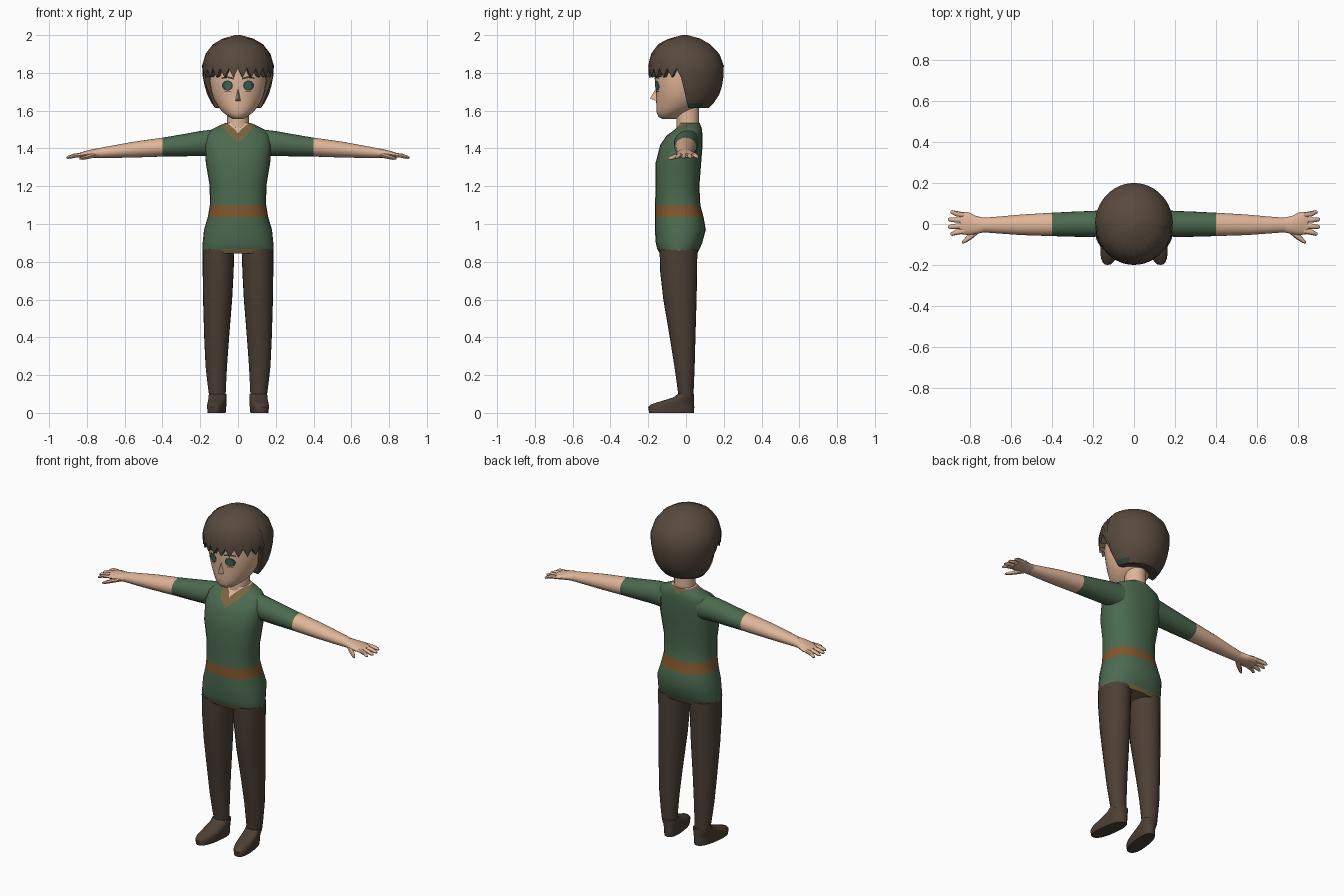
import bpy, bmesh, math

if "Cube" in bpy.data.objects:
    bpy.data.objects.remove(bpy.data.objects["Cube"])

def material(name, hexcol):
    lin = []
    for i in (0, 2, 4):
        c = int(hexcol[i:i + 2], 16) / 255
        lin.append(c / 12.92 if c <= 0.04045 else ((c + 0.055) / 1.055) ** 2.4)
    m = bpy.data.materials.new(name)
    m.diffuse_color = (*lin, 1)
    m.use_nodes = True
    m.node_tree.nodes["Principled BSDF"].inputs["Base Color"].default_value = m.diffuse_color
    return m

SKIN = material("skin", "E0B598")
GREEN = material("tunic green", "4C6A50")
TRIM = material("olive trim", "786640")
BELT = material("belt brown", "80582F")
HAIR = material("hair brown", "584A3E")
TROUSER = material("trouser brown", "4C3F35")
IRIS = material("eye green", "42695A")
DARK = material("dark green", "2E4439")
TAN = material("lash tan", "8F6243")

def finish(name, bm, mats, rule=None, recalc=True):
    if recalc:
        bmesh.ops.recalc_face_normals(bm, faces=bm.faces)
    for f in bm.faces:
        f.smooth = True
        if rule:
            f.material_index = rule(f.calc_center_median())
    me = bpy.data.meshes.new(name)
    bm.to_mesh(me)
    bm.free()
    ob = bpy.data.objects.new(name, me)
    bpy.context.collection.objects.link(ob)
    for m in mats:
        me.materials.append(m)
    return ob

def loft(secs, axis="z", n=24, p=2.0, side=1, shear=0.0):
    """Sections are (t, u, v, ru, rv): u,v = x,y for axis z and y,z for axis x."""
    bm = bmesh.new()
    rings = []
    for t, u, v, ru, rv in secs:
        ring = []
        for i in range(n):
            a = 2 * math.pi * i / n
            c, s = round(math.cos(a), 6), round(math.sin(a), 6)
            a1 = u + ru * math.copysign(abs(c) ** (2 / p), c)
            b1 = v + rv * math.copysign(abs(s) ** (2 / p), s)
            co = (a1, b1, t) if axis == "z" else (t, a1, b1)
            ring.append(bm.verts.new(((co[0] - shear * co[1]) * side, co[1], co[2])))
        rings.append(ring)
    for r0, r1 in zip(rings, rings[1:]):
        for i in range(n):
            j = (i + 1) % n
            bm.faces.new((r0[i], r0[j], r1[j], r1[i]))
    bm.faces.new(rings[0])
    bm.faces.new(rings[-1])
    return bm

def interp(table, z):
    if z <= table[0][0]:
        return table[0][1:]
    for a, b in zip(table, table[1:]):
        if z <= b[0]:
            k = (z - a[0]) / (b[0] - a[0])
            return [p + (q - p) * k for p, q in zip(a[1:], b[1:])]
    return table[-1][1:]

# Tunic torso with belt, hem and V collar
torso = loft([(.845, 0, -.04, .187, .10), (.868, 0, -.04, .189, .112), (.90, 0, -.037, .187, .123),
              (.97, 0, -.03, .180, .135), (1.037, 0, -.036, .160, .129), (1.10, 0, -.044, .149, .120),
              (1.20, 0, -.045, .150, .116), (1.32, 0, -.041, .170, .121), (1.42, 0, -.024, .178, .112),
              (1.47, 0, -.007, .170, .094), (1.50, 0, .013, .142, .072), (1.518, 0, .017, .105, .062),
              (1.535, 0, .015, .068, .058)], p=2.3)
for s in (1, -1):
    for off in (1.43, 1.465):
        faces = [f for f in torso.faces if f.calc_center_median().x * s > 1e-5
                 and f.calc_center_median().z > 1.3]
        geom = set(faces) | {e for f in faces for e in f.edges} | {v for f in faces for v in f.verts}
        bmesh.ops.bisect_plane(torso, geom=list(geom), plane_co=(0, -.13, off),
                               plane_no=(.6 * s, .35, -1))

def torso_rule(c):
    if c.z < .868:
        return 1
    if 1.037 < c.z < 1.10:
        return 2
    h = c.z - .6 * abs(c.x) - .35 * (c.y + .13)
    return 3 if h > 1.465 else 1 if h > 1.43 else 0

finish("tunic", torso, [GREEN, TRIM, BELT, SKIN], torso_rule)

# Neck
finish("neck", loft([(1.48, 0, .01, .062, .062), (1.54, 0, .01, .058, .06), (1.64, 0, .01, .058, .06)]), [SKIN])

# Head
HEAD = [(1.557, 0, -.09, .028, .038), (1.567, 0, -.09, .048, .056), (1.59, 0, -.075, .078, .08),
        (1.62, 0, -.045, .105, .112), (1.66, 0, -.033, .128, .125), (1.70, 0, -.03, .141, .128),
        (1.76, 0, -.028, .150, .137), (1.86, 0, -.02, .150, .135)]
finish("head", loft(HEAD, n=32), [SKIN])

# Nose
bm = bmesh.new()
b = [bm.verts.new(c) for c in ((0, -.155, 1.725), (-.019, -.145, 1.648), (.019, -.145, 1.648), (0, -.191, 1.664))]
for q in ((0, 1, 3), (0, 3, 2), (1, 2, 3), (0, 2, 1)):
    bm.faces.new([b[i] for i in q])
finish("nose", bm, [SKIN])

# Painted face details, laid just over the face surface
def face_patch(name, pts, lift, mat):
    bm = bmesh.new()
    def vert(x, z):
        _, cy, rx, ry = interp(HEAD, z)
        return bm.verts.new((x, cy - ry * math.sqrt(max(0, 1 - (x / rx) ** 2)) - lift, z))
    mid = vert(sum(p[0] for p in pts) / len(pts), sum(p[1] for p in pts) / len(pts))
    ring = [vert(*p) for p in pts]
    for i in range(len(ring)):
        f = bm.faces.new((mid, ring[i], ring[(i + 1) % len(ring)]))
        f.normal_update()
        if f.normal.y > 0:
            f.normal_flip()
    finish(name, bm, [mat], recalc=False)

def oval(x, z, rx, rz):
    return [(x + rx * math.cos(k * math.pi / 8), z + rz * math.sin(k * math.pi / 8)) for k in range(16)]

# Arm, hand, leg and shoe, mirrored by side
for s, tag in ((1, "left"), (-1, "right")):
    face_patch(tag + "_eye_rim", oval(s * .056, 1.733, .029, .027), .004, DARK)
    face_patch(tag + "_iris", oval(s * .054, 1.733, .019, .021), .006, IRIS)
    face_patch(tag + "_lower_lash", [(s * x, z) for x, z in
               ((.038, 1.699), (.07, 1.699), (.074, 1.705), (.038, 1.704))], .004, TAN)
    face_patch(tag + "_eyebrow", [(s * x, z) for x, z in
               ((.022, 1.765), (.055, 1.772), (.088, 1.768), (.086, 1.776), (.055, 1.782), (.022, 1.775))], .004, DARK)

    arm = loft([(.12, .01, 1.43, .06, .072), (.20, 0, 1.426, .064, .066), (.30, -.001, 1.416, .061, .058),
                (.40, -.002, 1.407, .057, .050), (.55, -.004, 1.394, .050, .042),
                (.65, -.005, 1.384, .042, .034), (.74, -.005, 1.375, .035, .026)], "x", side=s)
    finish(tag + "_arm", arm, [GREEN, SKIN], lambda c: int(abs(c.x) > .40))

    palm = loft([(.73, -.005, 1.376, .035, .026), (.77, -.005, 1.373, .044, .023),
                 (.81, .002, 1.368, .056, .018), (.85, .005, 1.362, .054, .011)], "x", 16, side=s)
    finish(tag + "_palm", palm, [SKIN])
    for k, (y0, y1) in enumerate(((.044, .058), (.018, .022), (-.009, -.014), (-.034, -.048))):
        xe = .908 if k in (1, 2) else .895
        fing = loft([(.83, y0, 1.366, .013, .012), (.87, (y0 + y1) / 2, 1.361, .013, .011),
                     (xe - .008, y1, 1.353, .010, .008), (xe, y1, 1.351, .005, .004)], "x", 8, side=s)
        finish(f"{tag}_finger_{k + 1}", fing, [SKIN])
    thumb = loft([(.755, -.025, 1.366, .018, .014), (.79, -.052, 1.358, .020, .013),
                  (.82, -.077, 1.350, .014, .010), (.838, -.090, 1.346, .006, .005)], "x", 8, side=s)
    finish(tag + "_thumb", thumb, [SKIN])

    leg = loft([(.865, .104, -.04, .084, .10), (.75, .105, -.039, .082, .098), (.60, .108, -.032, .077, .088),
                (.40, .113, -.018, .066, .068), (.25, .115, -.008, .057, .054),
                (.15, .112, -.003, .049, .045), (.085, .109, 0, .043, .039)], side=s)
    finish(tag + "_leg", leg, [TROUSER])

    shoe = loft([(0, .103, -.077, .044, .118), (.03, .103, -.078, .047, .122), (.045, .103, -.071, .047, .114),
                 (.062, .104, -.045, .047, .087), (.082, .106, -.012, .047, .054),
                 (.10, .108, -.001, .046, .043)], p=2.4, side=s, shear=.13)
    finish(tag + "_shoe", shoe, [TROUSER])

# Hair cap: jagged fringe in front, long at the sides and back (z, centre y, rx, ry)
HAIRS = [(1.615, .012, .122, .110), (1.65, .01, .147, .146), (1.70, .005, .170, .180), (1.78, 0, .187, .199),
         (1.84, 0, .190, .200), (1.90, -.004, .172, .181), (1.95, -.010, .134, .140),
         (1.98, -.008, .085, .088), (2.0, -.006, .015, .015)]
N = 48
ROWS = (0, .05, .13, .26, .42, .56, .70, .82, .935, 1)
bm = bmesh.new()
grid = []
for i in range(N):
    a = 2 * math.pi * i / N
    front = math.sin(a) < -1e-4
    low = (1.775 if i % 2 else 1.822) if front else 1.615
    col = []
    for t in ROWS:
        z = 2.0 - (2.0 - low) * t
        cy, rx, ry = interp(HAIRS, z)
        col.append(bm.verts.new((rx * math.cos(a), cy + ry * math.sin(a), z)))
    # underside, turned in to the face or neck
    k = .76 if front else .45
    col.append(bm.verts.new((rx * k * math.cos(a), cy + ry * k * math.sin(a), low + .008)))
    grid.append(col)
for c0, c1 in zip(grid, grid[1:] + grid[:1]):
    for j in range(len(ROWS)):
        bm.faces.new((c0[j], c1[j], c1[j + 1], c0[j + 1]))
bm.faces.new([c[0] for c in grid])
finish("hair", bm, [HAIR, DARK],
       lambda c: int(c.z < 1.64 and .012 < c.y < .09 and abs(c.x) > .10))

# Smooth shading with sharp creases kept
bpy.ops.object.select_all(action="SELECT")
bpy.context.view_layer.objects.active = bpy.data.objects["tunic"]
bpy.ops.object.shade_smooth_by_angle(angle=math.radians(45))
